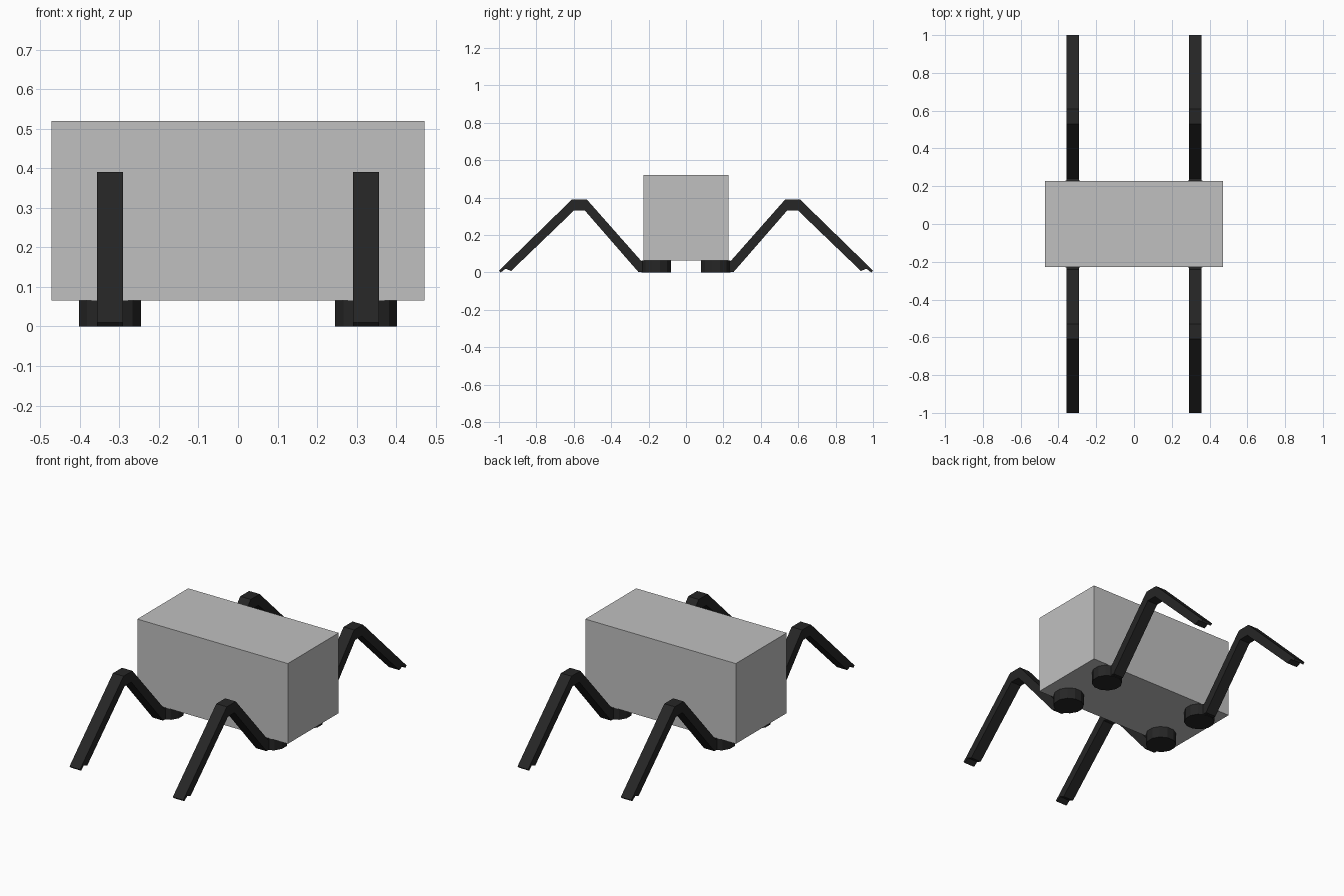
import bpy, bmesh
from math import pi
from mathutils import Matrix

cube = bpy.data.objects.get("Cube")
if cube:
    bpy.data.objects.remove(cube, do_unlink=True)


def material(name, value):
    mat = bpy.data.materials.new(name)
    mat.use_nodes = True
    colour = (value, value, value, 1)
    mat.diffuse_color = colour
    mat.node_tree.nodes["Principled BSDF"].inputs["Base Color"].default_value = colour
    return mat


GREY = material("light grey", 0.53)
BLACK = material("soft black", 0.019)


def add_object(name, bm, mat):
    bmesh.ops.recalc_face_normals(bm, faces=bm.faces)
    mesh = bpy.data.meshes.new(name)
    bm.to_mesh(mesh)
    bm.free()
    mesh.materials.append(mat)
    obj = bpy.data.objects.new(name, mesh)
    bpy.context.collection.objects.link(obj)
    return obj


# Box body
bm = bmesh.new()
bmesh.ops.create_cube(bm, size=1, matrix=Matrix.Translation((0, 0, 0.2925))
                      @ Matrix.Diagonal((0.944, 0.456, 0.455, 1)))
add_object("body", bm, GREY)

# Bent leg outline in (y, z): outer edge from hub to foot, then back underneath
LEG = [(0.18, 0.062), (0.24, 0.062), (0.53, 0.39), (0.61, 0.39),
       (1.0, 0.01), (0.99, 0.0), (0.965, 0.02), (0.935, 0.008),
       (0.6, 0.33), (0.54, 0.33), (0.255, 0.003), (0.18, 0.003)]
LEG_X, HALF_WIDTH = 0.324, 0.033
HUB_Y, HUB_RADIUS, HUB_HEIGHT = 0.16, 0.0815, 0.065

for side, sx in (("left", 1), ("right", -1)):
    for end, sy in (("front", -1), ("back", 1)):
        # Leg: outline extruded across its width
        bm = bmesh.new()
        face = bm.faces.new([bm.verts.new((sx * LEG_X - HALF_WIDTH, sy * y, z))
                             for y, z in LEG])
        grown = bmesh.ops.extrude_face_region(bm, geom=[face])["geom"]
        moved = [v for v in grown if isinstance(v, bmesh.types.BMVert)]
        bmesh.ops.translate(bm, verts=moved, vec=(2 * HALF_WIDTH, 0, 0))
        add_object(f"{end}_{side}_leg", bm, BLACK)

        # Twelve-sided hub under the body, flats facing outward
        bm = bmesh.new()
        place = Matrix.Translation((sx * LEG_X, sy * HUB_Y, HUB_HEIGHT / 2))
        bmesh.ops.create_cone(bm, cap_ends=True, segments=12, radius1=HUB_RADIUS,
                              radius2=HUB_RADIUS, depth=HUB_HEIGHT,
                              matrix=place @ Matrix.Rotation(pi / 12, 4, "Z"))
        add_object(f"{end}_{side}_hub", bm, BLACK)
